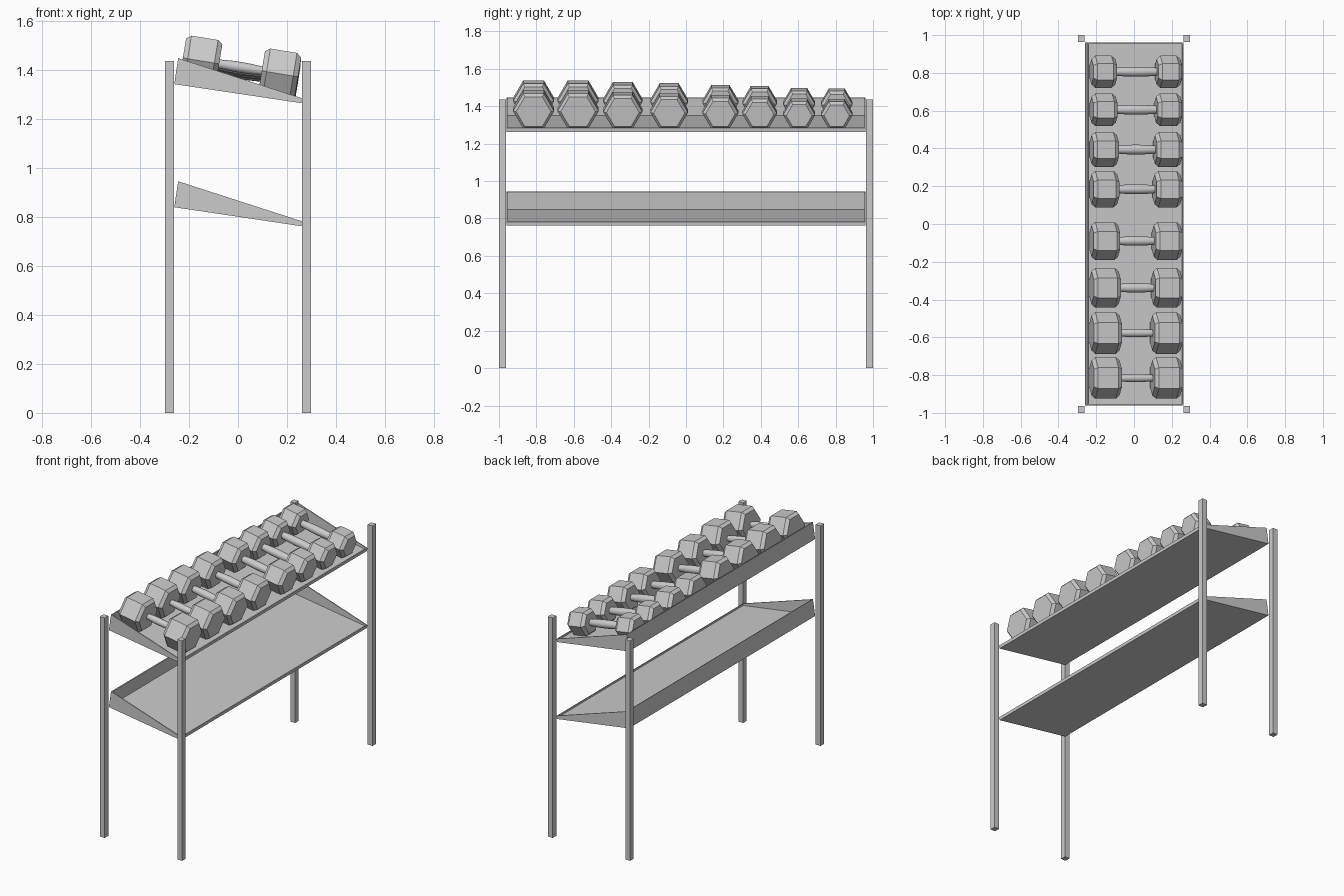
import bpy, bmesh, math
from mathutils import Matrix, Vector

if "Cube" in bpy.data.objects:
    bpy.data.objects.remove(bpy.data.objects["Cube"])


def finish(bm, name, matrix=Matrix()):
    bmesh.ops.recalc_face_normals(bm, faces=bm.faces)
    me = bpy.data.meshes.new(name)
    bm.to_mesh(me)
    bm.free()
    ob = bpy.data.objects.new(name, me)
    ob.matrix_world = matrix
    bpy.context.collection.objects.link(ob)
    return ob


def box(name, lo, hi):
    bm = bmesh.new()
    bmesh.ops.create_cube(bm, size=1)
    for v in bm.verts:
        v.co = [(a + b) / 2 + c * (b - a) for a, b, c in zip(lo, hi, v.co)]
    return finish(bm, name)


def lathe_x(name, profile, sides, matrix):
    """Revolve (x, radius) points round the x axis, capped at both ends."""
    bm = bmesh.new()
    rings = []
    for x, r in profile:
        rings.append([bm.verts.new((x, r * math.cos(math.tau * k / sides),
                                    r * math.sin(math.tau * k / sides)))
                      for k in range(sides)])
    for a, b in zip(rings, rings[1:]):
        for k in range(sides):
            n = (k + 1) % sides
            bm.faces.new((a[k], a[n], b[n], b[k]))
    bm.faces.new(rings[0])
    bm.faces.new(rings[-1])
    return finish(bm, name, matrix)


# Four upright posts
for sx in (-1, 1):
    for sy in (-1, 1):
        xs = sorted((sx * 0.262, sx * 0.297))
        ys = sorted((sy * 0.963, sy * 1.0))
        side = ("left" if sx < 0 else "right") + ("_front" if sy < 0 else "_back")
        box("post_" + side, (xs[0], ys[0], 0), (xs[1], ys[1], 1.435))

# Sloping trays: a wedge hollowed from its upper face
SLOPE = math.radians(8.5)


def tray(name, z):
    bm = bmesh.new()
    prof = [(0, 0), (0.525, 0), (0.525, 0.02), (0, 0.107)]
    a = [bm.verts.new((x, -0.96, h)) for x, h in prof]
    b = [bm.verts.new((x, 0.96, h)) for x, h in prof]
    bm.faces.new(a)
    bm.faces.new(b[::-1])
    for k in range(4):
        n = (k + 1) % 4
        f = bm.faces.new((a[k], b[k], b[n], a[n]))
        if k == 2:
            top = f
    bm.normal_update()
    bmesh.ops.inset_region(bm, faces=[top], thickness=0.009)
    floor = bmesh.ops.extrude_discrete_faces(bm, faces=[top])["faces"][0]
    for v in floor.verts:
        v.co.z = 0.01
    finish(bm, name, Matrix.Translation((-0.26, 0, z)) @ Matrix.Rotation(SLOPE, 4, 'Y'))


tray("upper_tray", 1.341)
tray("lower_tray", 0.839)

# Hexagonal dumbbells: y position, head radius, head length, handle radius
TILT = math.radians(9.3)
SET = [(-0.815, 0.110, 0.150, 0.022), (-0.577, 0.110, 0.150, 0.022),
       (-0.338, 0.105, 0.145, 0.025), (-0.090, 0.101, 0.142, 0.025),
       (0.184, 0.096, 0.138, 0.026), (0.394, 0.093, 0.136, 0.026),
       (0.605, 0.086, 0.130, 0.026), (0.806, 0.085, 0.127, 0.026)]
for i, (y, r, length, hr) in enumerate(SET, 1):
    centre = Vector((0.01, y, 1.313 + r * 0.866 / math.cos(TILT)))
    m = Matrix.Translation(centre) @ Matrix.Rotation(TILT, 4, 'Y')
    outer, c = 0.238, 0.02
    inner = outer - length
    head = [(inner, r - 0.017), (inner + c, r), (outer - c, r), (outer, r - 0.017)]
    lathe_x(f"dumbbell_{i}_right_head", head, 6, m)
    lathe_x(f"dumbbell_{i}_left_head", [(-x, q) for x, q in head], 6, m)
    # Handle, slightly swollen at the middle
    e = inner + 0.005
    grip = [(e * t, hr * (1 - 0.22 * t * t)) for t in (-1, -0.75, -0.4, 0, 0.4, 0.75, 1)]
    h = lathe_x(f"dumbbell_{i}_handle", grip, 20, m)
    for p in h.data.polygons:
        p.use_smooth = len(p.vertices) == 4
